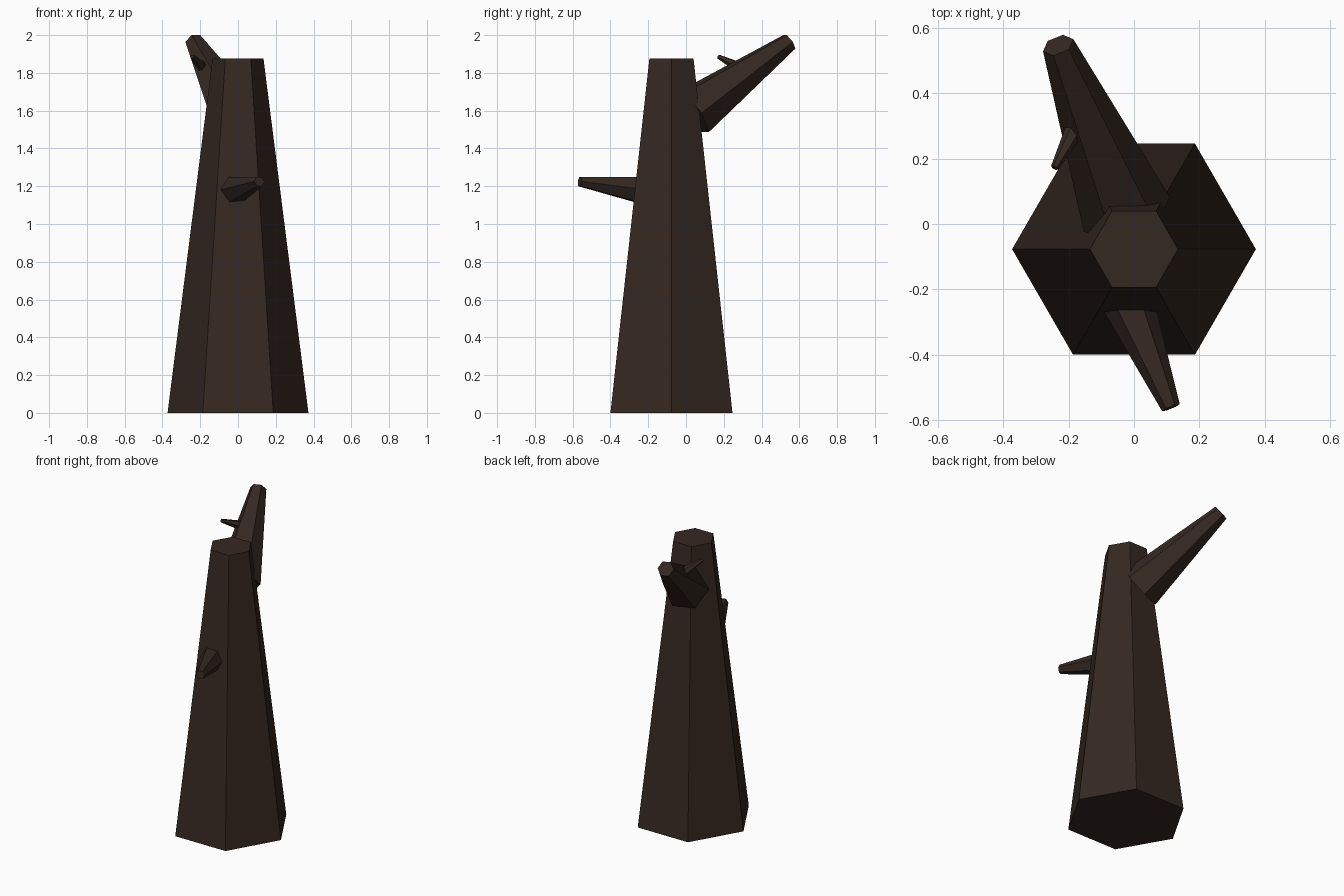
import bpy, bmesh, math
from mathutils import Vector

if "Cube" in bpy.data.objects:
    bpy.data.objects.remove(bpy.data.objects["Cube"])

bark = bpy.data.materials.new("dark_bark")
bark.diffuse_color = (0.036, 0.021, 0.015, 1)
bark.use_nodes = True
bark.node_tree.nodes["Principled BSDF"].inputs["Base Color"].default_value = bark.diffuse_color


def limb(name, start, end, r_start, r_end, side=None, sides=6):
    """Tapered six-sided limb; corners lie on the sideways axis, so its top is flat."""
    start, end = Vector(start), Vector(end)
    axis = (end - start).normalized()
    u = Vector(side) if side else axis.cross(Vector((0, 0, 1))).normalized()
    v = u.cross(axis)
    bm = bmesh.new()
    rings = []
    for centre, r in ((start, r_start), (end, r_end)):
        rings.append([bm.verts.new(centre + r * (math.cos(a) * u + math.sin(a) * v))
                      for a in (math.tau * i / sides for i in range(sides))])
    for i in range(sides):
        j = (i + 1) % sides
        bm.faces.new((rings[0][i], rings[0][j], rings[1][j], rings[1][i]))
    for ring in rings:
        bm.faces.new(ring)
    bmesh.ops.recalc_face_normals(bm, faces=bm.faces)
    mesh = bpy.data.meshes.new(name)
    bm.to_mesh(mesh)
    bm.free()
    mesh.materials.append(bark)
    obj = bpy.data.objects.new(name, mesh)
    bpy.context.collection.objects.link(obj)
    return obj


# Trunk
limb("trunk", (0, -0.077, 0), (0, -0.077, 1.875), 0.373, 0.135, side=(1, 0, 0))
# Large rear branch and the twig on it
limb("upper_branch", (-0.022, 0.03, 1.588), (-0.232, 0.547, 1.964), 0.142, 0.05)
limb("twig", (-0.175, 0.30, 1.82), (-0.243, 0.172, 1.886), 0.032, 0.012)
# Small front branch
limb("lower_branch", (-0.03, -0.21, 1.177), (0.113, -0.562, 1.225), 0.084, 0.029)
